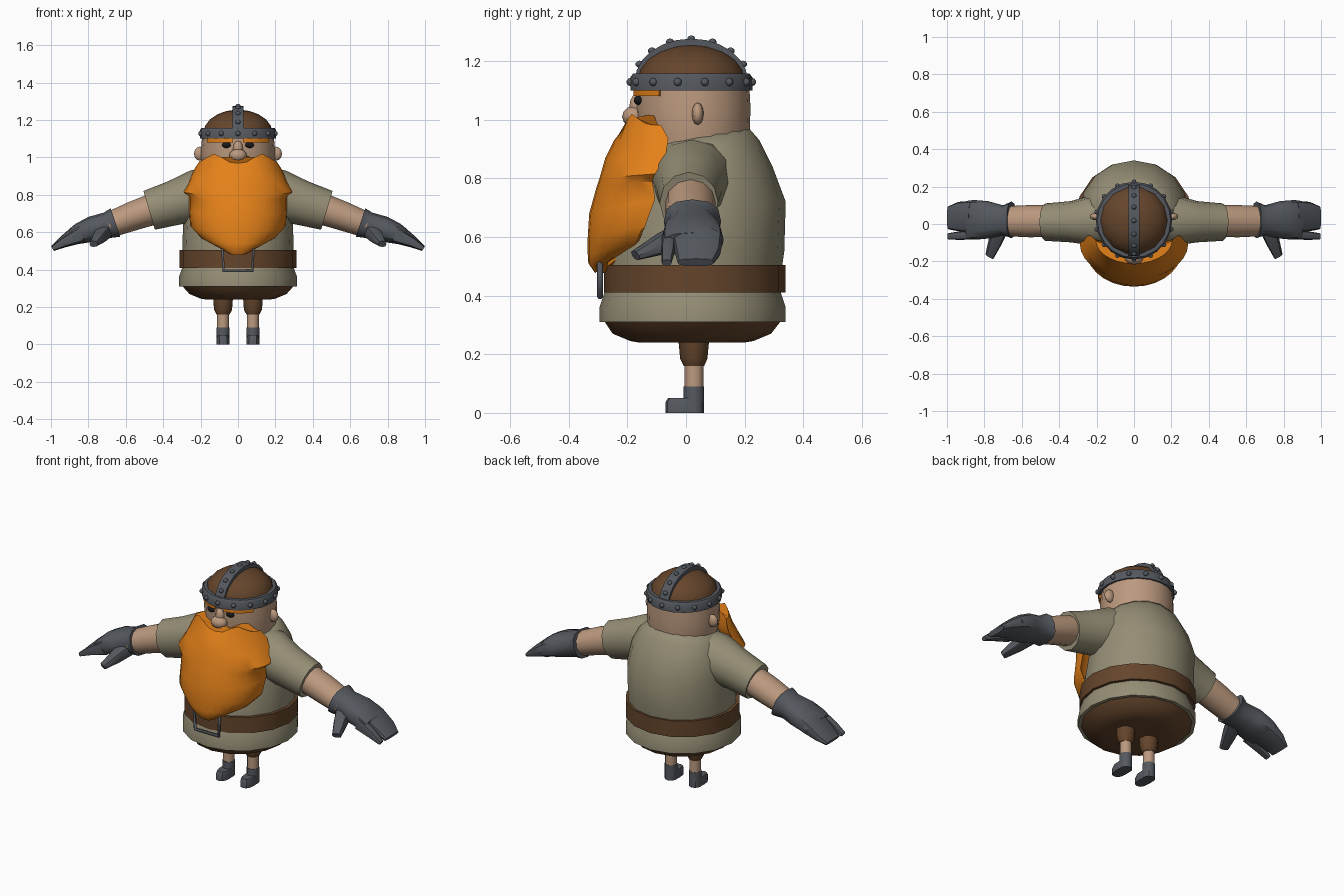
import bpy, bmesh, math
from mathutils import Vector as V

if "Cube" in bpy.data.objects:
    bpy.data.objects.remove(bpy.data.objects["Cube"])

COL = dict(steel=(.09, .1, .115), skin=(.50, .32, .21), tunic=(.30, .27, .18), leather=(.13, .06, .025),
           hair=(.78, .22, .01), eye=(.01, .01, .012))
MATS = {}
for key, c in COL.items():
    MATS[key] = bpy.data.materials.new(key)
    MATS[key].diffuse_color = (*c, 1)


def finish(name, bm, mat, mirror=False, angle=40):
    bmesh.ops.recalc_face_normals(bm, faces=bm.faces)
    me = bpy.data.meshes.new(name)
    bm.to_mesh(me)
    bm.free()
    ob = bpy.data.objects.new(name, me)
    bpy.context.collection.objects.link(ob)
    me.materials.append(MATS[mat])
    bpy.ops.object.select_all(action='DESELECT')
    ob.select_set(True)
    bpy.context.view_layer.objects.active = ob
    bpy.ops.object.shade_smooth_by_angle(angle=math.radians(angle))
    if mirror:
        ob.modifiers.new("mirror", 'MIRROR')
    return ob


def loft(name, rings, mat, mirror=False, angle=40):
    bm = bmesh.new()
    rows = [[bm.verts.new(p) for p in r] for r in rings]
    n = len(rows[0])
    for a, b in zip(rows, rows[1:]):
        for k in range(n):
            bm.faces.new((a[k], a[(k + 1) % n], b[(k + 1) % n], b[k]))
    bm.faces.new(rows[0])
    bm.faces.new(rows[-1])
    return finish(name, bm, mat, mirror, angle)


def ring(c, u, v, n=12, p=1.0):
    """Ellipse (p=1) or rounded square (p<1) around c."""
    def f(t):
        return math.copysign(abs(t) ** p, t) if abs(t) > 1e-6 else 0
    return [V(c) + V(u) * f(math.cos(math.tau * k / n)) + V(v) * f(math.sin(math.tau * k / n)) for k in range(n)]


def level(rows, n=16, x=0, p=1.0):
    """Horizontal rings from (z, half width, front y, back y[, rise])."""
    return [ring((x, (r[2] + r[3]) / 2, r[0]), (r[1], 0, 0),
                 (0, (r[3] - r[2]) / 2, r[4] if len(r) > 4 else 0), n, p) for r in rows]


def limb(rows, n=12, p=1.0):
    """Rings along an arm from (x, y, z, thickness, y radius)."""
    out = []
    for i, r in enumerate(rows):
        a, b = rows[max(i - 1, 0)], rows[min(i + 1, len(rows) - 1)]
        d = V((b[0] - a[0], 0, b[2] - a[2])).normalized()
        out.append(ring(r[:3], V((-d.z, 0, d.x)) * r[3], (0, r[4], 0), n, p))
    return out


def balls(name, items, mat, mirror=False, seg=10):
    bm = bmesh.new()
    for c, s in items:
        new = bmesh.ops.create_uvsphere(bm, u_segments=seg, v_segments=max(5, seg // 2 + 1), radius=1)['verts']
        for v in new:
            v.co = V((v.co.x * s[0], v.co.y * s[1], v.co.z * s[2])) + V(c)
    return finish(name, bm, mat, mirror, 60)


# Legs, trouser cuffs and boots
loft("leg", level([(.08, .032, -.005, .06), (.18, .032, -.005, .06)], 12, .08), 'skin', True)
loft("trouser_leg", level([(.16, .035, -.008, .062), (.185, .048, -.02, .073), (.26, .054, -.027, .08)], 12, .08),
     'leather', True)
loft("boot_shaft", level([(0, .034, -.008, .062), (.09, .034, -.008, .062)], 12, .08), 'steel', True)
loft("boot_foot", level([(0, .034, -.07, .062), (.035, .034, -.07, .062), (.05, .03, -.062, .06)], 12, .08, .75),
     'steel', True)

# Trouser seat, tunic skirt, belt and torso
loft("trouser_seat", level([(.24, .17, -.16, .2), (.245, .2, -.19, .23), (.27, .26, -.25, .29),
                            (.315, .30, -.28, .325)]), 'leather', angle=60)
loft("tunic_skirt", level([(.31, .316, -.295, .34), (.36, .316, -.295, .34), (.42, .295, -.275, .32)]),
     'tunic')
loft("belt", level([(.41, .314, -.28, .34), (.505, .314, -.28, .34)]), 'leather')
loft("tunic_torso", level([(.48, .295, -.265, .325), (.55, .297, -.26, .335), (.72, .29, -.21, .34),
                           (.83, .27, -.17, .295, .01), (.90, .235, -.16, .25, .03),
                           (.94, .19, -.15, .215, .03)]), 'tunic', angle=60)

# Belt buckle
cu = bpy.data.curves.new("buckle", 'CURVE')
cu.dimensions = '3D'
cu.bevel_depth = .01
cu.bevel_resolution = 1
sp = cu.splines.new('POLY')
sp.points.add(3)
for pt, (x, z) in zip(sp.points, [(-.077, .395), (.077, .395), (.083, .51), (-.083, .51)]):
    pt.co = (x, -.293, z, 1)
sp.use_cyclic_u = True
cu.materials.append(MATS['steel'])
bpy.context.collection.objects.link(bpy.data.objects.new("buckle", cu))

# Arms and gloves
loft("sleeve", limb([(.12, .025, .81, .13, .15), (.22, .02, .795, .14, .135), (.34, .012, .757, .12, .11),
                     (.475, .01, .717, .108, .1)]), 'tunic', True)
loft("forearm", limb([(.42, .015, .735, .085, .085), (.56, .015, .687, .078, .086), (.69, .015, .638, .068, .08)]),
     'skin', True)
loft("glove_palm", limb([(.655, .022, .652, .08, .098), (.70, .02, .637, .07, .08), (.78, .022, .617, .068, .1),
                         (.85, .022, .592, .056, .106), (.885, .022, .575, .044, .104)], 12, .8), 'steel', True)
loft("glove_fingers", limb([(.86, .037, .587, .052, .088), (.94, .04, .545, .03, .078), (.992, .033, .513, .015, .062)],
                           12, .7), 'steel', True)
loft("glove_index", limb([(.84, -.058, .587, .042, .024), (.93, -.062, .547, .026, .023), (.992, -.066, .512, .012, .017)],
                         8, .7), 'steel', True)
thumb = [((.715, -.02, .605), .045, .042), ((.74, -.09, .575), .036, .036), ((.772, -.172, .537), .022, .016)]
loft("glove_thumb", [ring(c, (a, .012, 0), (0, -.008, b), 8, .8) for c, a, b in thumb], 'steel', True)

# Head, ears, nose, eyes
loft("head", level([(.86, .18, -.15, .205), (.95, .196, -.165, .217), (1.04, .198, -.172, .22),
                    (1.13, .19, -.17, .215)], 20), 'skin', angle=60)
balls("ear", [((.203, .04, 1.02), (.034, .02, .038))], 'skin', True)
balls("nose", [((0, -.178, 1.01), (.05, .04, .036)), ((0, -.165, 1.045), (.028, .028, .045))], 'skin')
balls("eye", [((.062, -.162, 1.066), (.025, .016, .016))], 'eye', True)


def arc_bar(a0, a1, steps, r0, r1, z0, z1):
    """Rectangular sections following the head's circle."""
    out = []
    for i in range(steps + 1):
        a = math.radians(a0 + (a1 - a0) * i / steps)
        s, c = math.sin(a), -math.cos(a)
        out.append([V((r * s, .02 + r * c, z)) for r, z in [(r0, z0), (r1, z0), (r1, z1), (r0, z1)]])
    return out


loft("eyebrow", arc_bar(8, 56, 5, .17, .201, 1.08, 1.108), 'hair', True)

# Beard: crescent sections (centre z, side z, half width, front y, side y)
beard = [(.968, .975, .205, -.212, -.085), (.93, .935, .235, -.245, -.06), (.87, .87, .262, -.275, -.07),
         (.80, .815, .29, -.295, -.105), (.77, .79, .262, -.305, -.115), (.68, .73, .262, -.33, -.105),
         (.60, .635, .256, -.335, -.14), (.54, .575, .20, -.335, -.165), (.51, .545, .14, -.333, -.215),
         (.477, .515, .07, -.31, -.265)]
M, rings = 14, []
for i, (zc, zs, w, yf, ys) in enumerate(beard):
    pts = []
    for k in range(2 * M):
        front = k <= M
        t = (-1 + 2 * k / M if front else 3 - 2 * k / M) * math.pi / 2
        x, c = w * math.sin(t), math.cos(t)
        z = zs + (zc - zs) * c
        if i == 0:  # moustache peaks either side of the nose
            z += .05 * math.exp(-((abs(x) - .125) / .055) ** 2)
        pts.append(V((x, ys + (yf - ys) * c * (1 if front else .25), z)))
    rings.append(pts)
loft("beard", rings, 'hair', angle=45)

# Helmet: leather dome, steel brow band, crest strip and rivets
dome = [(1.13 + .125 * math.sin(a), .185 * math.cos(a), .018 - .187 * math.cos(a), .018 + .187 * math.cos(a))
        for a in [math.radians(d) for d in (0, 18, 36, 54, 70, 84)]]
loft("helmet_dome", level(dome, 14), 'leather', angle=30)
loft("helmet_band", level([(1.1, .204, -.19, .226), (1.145, .204, -.19, .226), (1.157, .196, -.18, .216)], 20),
     'steel')
crest = []
for i in range(13):
    a = math.pi * i / 12
    crest.append([V((x, .018 + (.165 + d) * math.cos(a), 1.13 + (.118 + d) * math.sin(a)))
                  for x, d in [(-.03, 0), (-.03, .028), (.03, .028), (.03, 0)]])
loft("helmet_crest", crest, 'steel')
rivets = []
for i in range(14):
    a = math.tau * i / 14
    rivets.append(((.204 * math.sin(a), .018 - .207 * math.cos(a), 1.128), (.014,) * 3))
for i in range(7):
    a = math.radians(24 + 22 * i)
    rivets.append(((0, .018 + .193 * math.cos(a), 1.13 + .145 * math.sin(a)), (.014, .014, .012)))
balls("helmet_rivets", rivets, 'steel', seg=8)

for m in bpy.data.materials:
    if m.users and not m.is_grease_pencil:
        m.use_nodes = True
        m.node_tree.nodes["Principled BSDF"].inputs["Base Color"].default_value = m.diffuse_color
